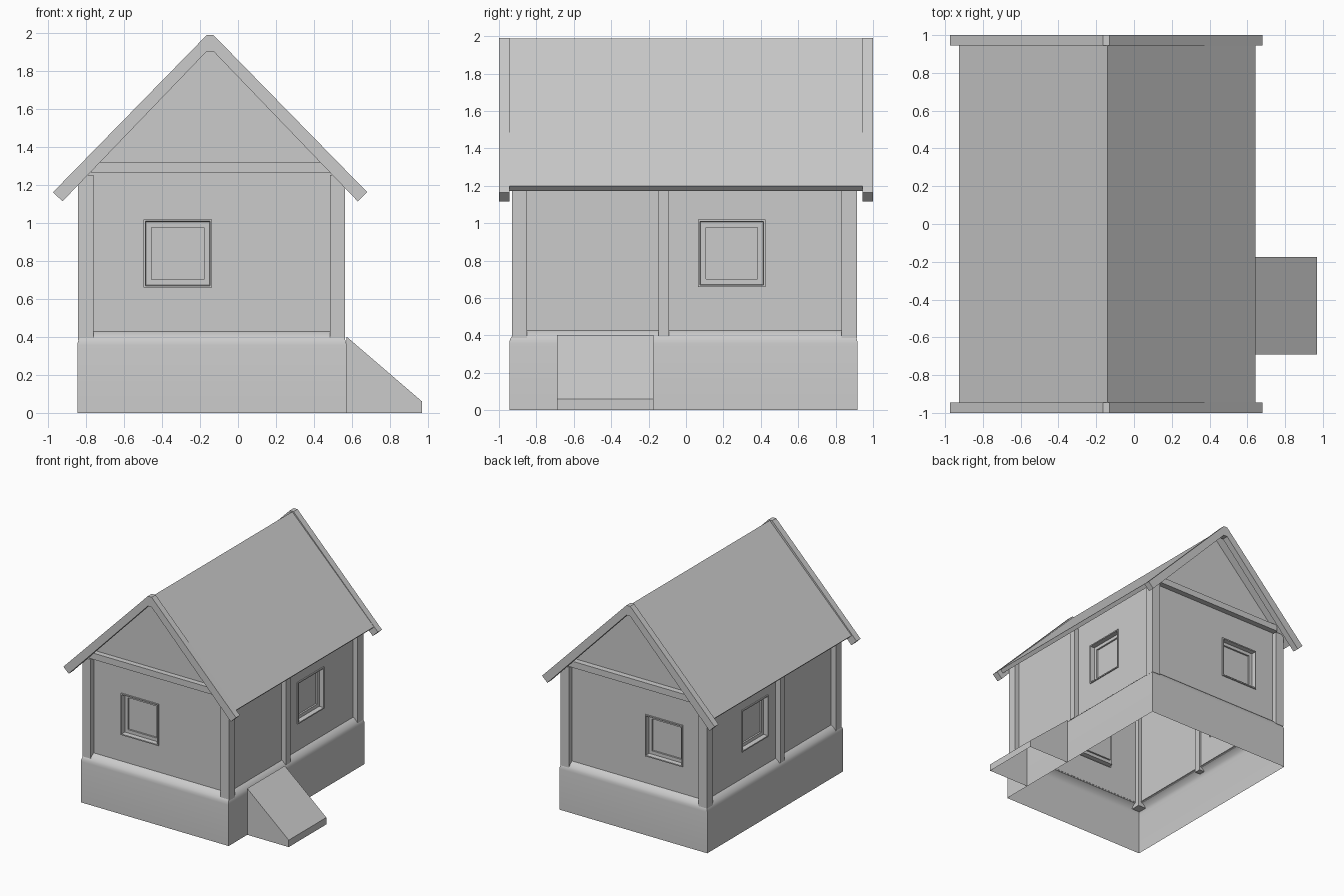
import bpy, bmesh

if "Cube" in bpy.data.objects:
    bpy.data.objects.remove(bpy.data.objects["Cube"])

CX, CY = -0.1375, -0.012          # house centre
X0, X1, Y0, Y1 = -0.797, 0.522, -0.888, 0.868   # wall planes


def make(name, verts, faces, fix=False):
    me = bpy.data.meshes.new(name)
    bm = bmesh.new()
    vs = [bm.verts.new(v) for v in verts]
    for f in faces:
        bm.faces.new([vs[i] for i in f])
    if fix:
        bmesh.ops.recalc_face_normals(bm, faces=bm.faces)
    bm.to_mesh(me)
    bm.free()
    ob = bpy.data.objects.new(name, me)
    bpy.context.collection.objects.link(ob)
    return ob


def loft(name, rings, cap=False):
    """Bridge a list of equally long rings, optionally closing the last."""
    n = len(rings[0])
    verts = [v for r in rings for v in r]
    faces = [(k * n + i, k * n + (i + 1) % n, (k + 1) * n + (i + 1) % n, (k + 1) * n + i)
             for k in range(len(rings) - 1) for i in range(n)]
    if cap:
        faces.append(tuple(range(len(verts) - n, len(verts))))
    return make(name, verts, faces)


def box(name, x0, x1, y0, y1, z0, z1):
    rect = [(x0, y0), (x1, y0), (x1, y1), (x0, y1)]
    verts = [(x, y, z) for z in (z0, z1) for x, y in rect]
    faces = [(0, 3, 2, 1), (4, 5, 6, 7)] + [(i, (i + 1) % 4, (i + 1) % 4 + 4, i + 4) for i in range(4)]
    return make(name, verts, faces)


def extrude_y(name, profile, y0, y1):
    n = len(profile)
    verts = [(x, y, z) for y in (y0, y1) for x, z in profile]
    faces = [tuple(range(n)), tuple(range(2 * n - 1, n - 1, -1))]
    faces += [(i, (i + 1) % n, (i + 1) % n + n, i + n) for i in range(n)]
    return make(name, verts, faces, fix=True)


def chevron(cx, half):
    """Mirror a half profile (top to bottom, x outward) into a gable band."""
    top, bottom = half
    out = [(cx - x, z) for x, z in reversed(top)] + [(cx + x, z) for x, z in top if x > 0]
    return out + [(cx + x, z) for x, z in bottom] + [(cx - x, z) for x, z in reversed(bottom) if x > 0]


# foundation with a rounded top shoulder, open underneath
rings = []
for d, z in [(0, 0), (0, 0.355), (0.003, 0.375), (0.010, 0.39), (0.022, 0.405), (0.036, 0.418), (0.058, 0.43)]:
    rings.append([(-0.847 + d, -0.945 + d, z), (0.572 - d, -0.945 + d, z),
                  (0.572 - d, 0.918 - d, z), (-0.847 + d, 0.918 - d, z)])
foundation = loft("foundation", rings)
bpy.context.view_layer.objects.active = foundation
foundation.select_set(True)
bpy.ops.object.shade_smooth_by_angle(angle=0.6)
foundation.select_set(False)


# walls, each with a recessed window built from nested square loops
def wall(name, place, u0, u1, wc):
    def square(h, d):
        return [place(wc + a * h, 0.84 + b * h, d) for a, b in ((-1, -1), (1, -1), (1, 1), (-1, 1))]
    outer = [place(u, v, 0) for u, v in ((u0, 0.42), (u1, 0.42), (u1, 1.28), (u0, 1.28))]
    loft(name, [outer, square(0.18, 0)])
    steps = [(0.18, 0), (0.18, 0.01), (0.17, 0.01), (0.167, -0.03), (0.138, -0.03), (0.138, -0.045)]
    loft(name + "_window", [square(h, d) for h, d in steps], cap=True)


wall("front_wall", lambda u, v, d: (u, Y0 - d, v), X0, X1, -0.318)
wall("right_wall", lambda u, v, d: (X1 + d, u, v), Y0, Y1, 0.245)
wall("back_wall", lambda u, v, d: (-u, Y1 + d, v), -X1, -X0, 0.40)
wall("left_wall", lambda u, v, d: (X0 - d, -u, v), -Y1, -Y0, -0.20)

# corner posts and side posts
for sx, x0, x1 in (("left", -0.842, -0.762), ("right", 0.485, 0.565)):
    for sy, y0, y1 in (("front", -0.931, -0.851), ("back", 0.832, 0.914)):
        box(f"{sy}_{sx}_post", x0, x1, y0, y1, 0.385, 1.255)
for side, x0, x1 in (("left", -0.842, -0.782), ("right", 0.507, 0.565)):
    box(f"{side}_side_post", x0, x1, -0.146, -0.09, 0.395, 1.25)

# gable panels and cross beams
for side, y, y0, y1 in (("front", Y0, -0.935, -0.875), ("back", Y1, 0.855, 0.918)):
    tri = [(CX - 0.66, y, 1.28), (CX + 0.66, y, 1.28), (CX, y, 1.945)]
    make(side + "_gable", tri, [(0, 1, 2) if side == "front" else (2, 1, 0)])
    box(side + "_beam", CX - 0.635, CX + 0.635, y0, y1, 1.265, 1.32)

# roof sheet and barge boards
extrude_y("roof", chevron(CX - 0.004, ([(0.0, 1.987), (0.785, 1.198)],
                                       [(0.76, 1.173), (0.0, 1.945)])), -0.946, 0.946)
board = ([(0.018, 1.991), (0.828, 1.163)], [(0.778, 1.115), (0.018, 1.905)])
for side, y0, y1 in (("front", -1.0, -0.945), ("back", 0.945, 1.0)):
    extrude_y(side + "_barge_board", chevron(-0.147, board), y0, y1)

# entrance ramp, open underneath
ramp = [(0.572, 0), (0.97, 0), (0.97, 0.06), (0.572, 0.402)]
verts = [(x, y, z) for y in (-0.69, -0.175) for x, z in ramp]
make("ramp", verts, [(0, 1, 2, 3), (7, 6, 5, 4), (1, 5, 6, 2), (2, 6, 7, 3)])
